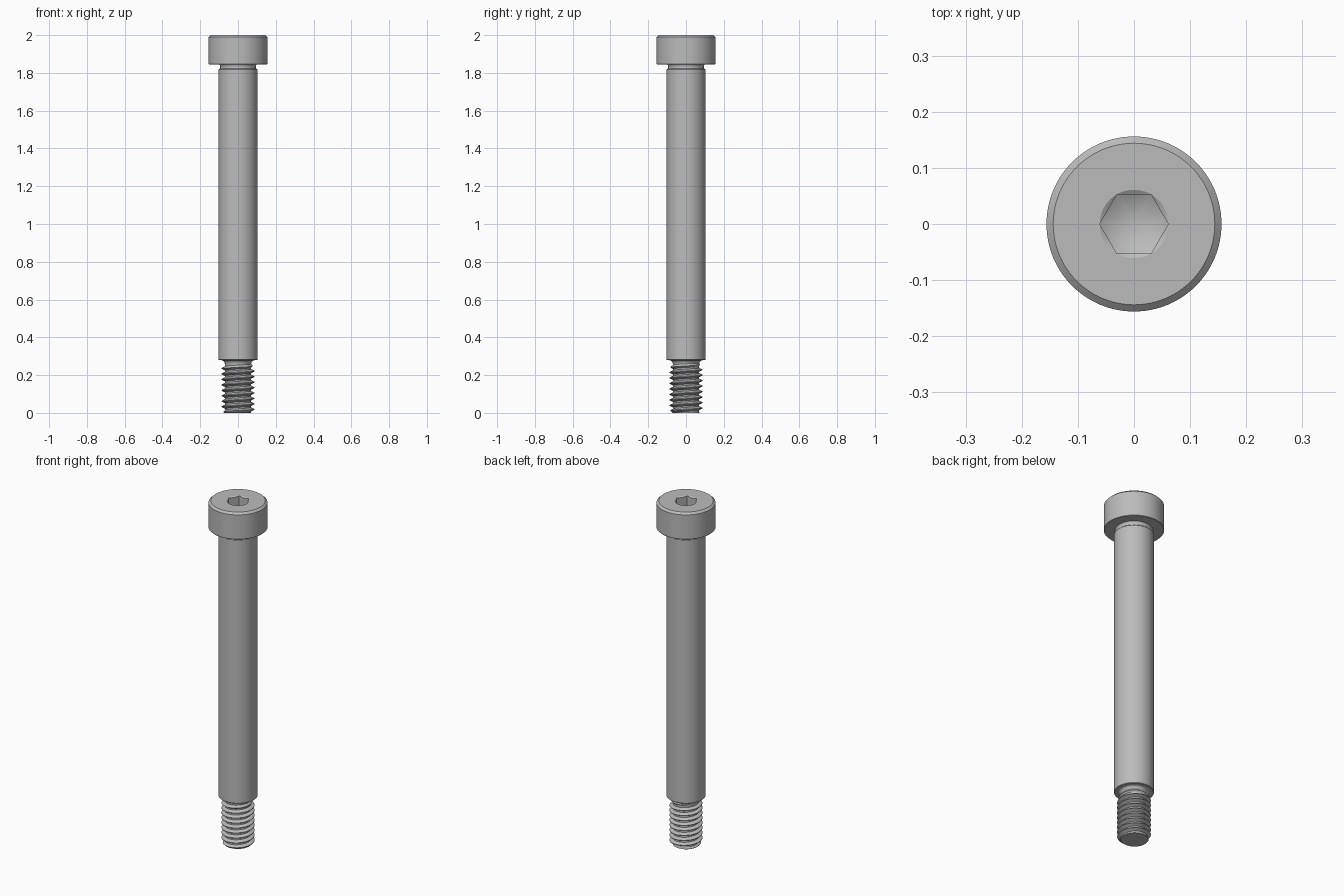
import bpy, bmesh
from math import sin, cos, pi, tan, radians

if "Cube" in bpy.data.objects:
    bpy.data.objects.remove(bpy.data.objects["Cube"], do_unlink=True)

SEG = 96
steel = bpy.data.materials.new("steel_grey")
steel.use_nodes = True
COLOUR = (0.5, 0.5, 0.5, 1)
steel.diffuse_color = COLOUR
steel.node_tree.nodes["Principled BSDF"].inputs["Base Color"].default_value = COLOUR


def finish(bm, name, angle=25):
    bmesh.ops.remove_doubles(bm, verts=bm.verts, dist=1e-6)
    bmesh.ops.recalc_face_normals(bm, faces=bm.faces)
    mesh = bpy.data.meshes.new(name)
    bm.to_mesh(mesh)
    bm.free()
    mesh.materials.append(steel)
    obj = bpy.data.objects.new(name, mesh)
    bpy.context.collection.objects.link(obj)
    bpy.ops.object.select_all(action='DESELECT')
    obj.select_set(True)
    bpy.context.view_layer.objects.active = obj
    bpy.ops.object.shade_smooth_by_angle(angle=radians(angle))
    return obj


def lathe(name, profile):
    """Revolve (radius, z) points; profile is a function of the angle."""
    bm = bmesh.new()
    cols = []
    for i in range(SEG):
        a = 2 * pi * i / SEG
        cols.append([bm.verts.new((r * cos(a), r * sin(a), z)) for r, z in profile(a)])
    for i, col in enumerate(cols):
        nxt = cols[(i + 1) % SEG]
        for j in range(len(col) - 1):
            bm.faces.new((col[j], nxt[j], nxt[j + 1], col[j + 1]))
    bmesh.ops.dissolve_degenerate(bm, dist=1e-6, edges=bm.edges)
    return finish(bm, name)


# Head with chamfered rim, countersunk hexagonal socket and conical floor
SOCKET_R = 0.061
APOTHEM = SOCKET_R * cos(pi / 6)


def head_profile(a):
    hex_r = APOTHEM / cos((a % (pi / 3)) - pi / 6)
    return [(0.09, 1.845), (0.154, 1.845), (0.156, 1.847), (0.156, 1.989), (0.144, 2),
            (SOCKET_R, 2), (hex_r, 2 - (SOCKET_R - hex_r) * 0.6),
            (hex_r, 1.89 + hex_r * 0.55), (0, 1.89)]


lathe("head", head_profile)

# Shoulder with relief groove under the head and a stepped neck above the thread
lathe("shoulder", lambda a: [
    (0, 0.235), (0.07, 0.235), (0.07, 0.262), (0.073, 0.27), (0.08, 0.277), (0.088, 0.279),
    (0.1, 0.279), (0.103, 0.282), (0.103, 1.817), (0.095, 1.824),
    (0.094, 1.83), (0.095, 1.838), (0.099, 1.845), (0, 1.845)])

# Right-handed helical thread
PITCH, MINOR, MAJOR, TOP = 0.029, 0.069, 0.087, 0.262
TOOTH = [(0, MINOR), (0.25, MINOR), (0.57, MAJOR), (0.69, MAJOR)]
bm = bmesh.new()
TURNS = int(TOP / PITCH) + 4


def thread_vert(i, j):
    phase, r = TOOTH[j % 4]
    z = PITCH * (j // 4 - 2 + phase + i / SEG)
    limit = min(0.073 + max(z, 0) * 0.9, MINOR + max(0, TOP - z) * 0.7)
    a = 2 * pi * i / SEG
    r = min(r, limit)
    return bm.verts.new((r * cos(a), r * sin(a), z))


grid = [[thread_vert(i, j) for j in range(TURNS * 4)] for i in range(SEG + 1)]
for i in range(SEG):
    for j in range(TURNS * 4 - 1):
        bm.faces.new((grid[i][j], grid[i + 1][j], grid[i + 1][j + 1], grid[i][j + 1]))
bmesh.ops.remove_doubles(bm, verts=bm.verts, dist=1e-6)
for z, side in ((0, -1), (TOP, 1)):
    bmesh.ops.bisect_plane(bm, geom=bm.verts[:] + bm.edges[:] + bm.faces[:],
                           plane_co=(0, 0, z), plane_no=(0, 0, side), clear_outer=True)
# Flat ends
rims = [e for e in bm.edges if e.is_boundary]
bmesh.ops.holes_fill(bm, edges=rims, sides=0)
finish(bm, "thread")
